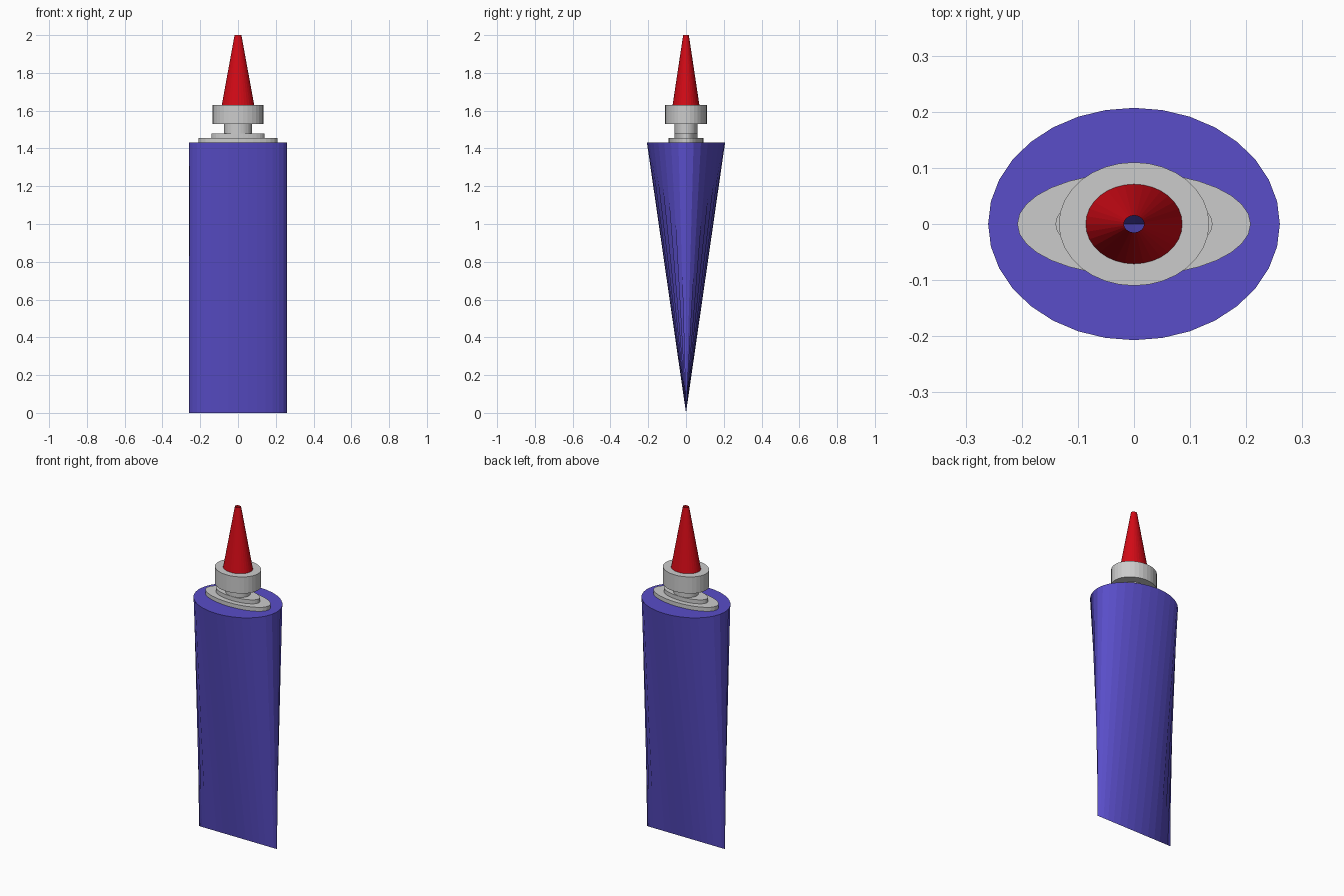
import bpy, bmesh
from math import cos, sin, tau

if "Cube" in bpy.data.objects:
    bpy.data.objects.remove(bpy.data.objects["Cube"])

SIDES = 32


def material(name, rgb):
    m = bpy.data.materials.new(name)
    m.diffuse_color = (*rgb, 1)
    m.use_nodes = True
    m.node_tree.nodes["Principled BSDF"].inputs["Base Color"].default_value = m.diffuse_color
    return m


def loft(name, rings, mat=None):
    """Open skin through elliptical rings given as (z, x radius, y radius)."""
    bm = bmesh.new()
    loops = [[bm.verts.new((rx * cos(tau * i / SIDES), ry * sin(tau * i / SIDES), z))
              for i in range(SIDES)] for z, rx, ry in rings]
    for a, b in zip(loops, loops[1:]):
        for i in range(SIDES):
            j = (i + 1) % SIDES
            bm.faces.new((a[i], a[j], b[j], b[i]))
    # welds the flat crimped end of the tube into a single seam
    bmesh.ops.remove_doubles(bm, verts=bm.verts, dist=1e-5)
    mesh = bpy.data.meshes.new(name)
    bm.to_mesh(mesh)
    bm.free()
    if mat:
        mesh.materials.append(mat)
    ob = bpy.data.objects.new(name, mesh)
    bpy.context.collection.objects.link(ob)
    return ob


blue = material("blue", (0.10, 0.075, 0.58))
red = material("red", (0.65, 0.003, 0.008))

# squeezed tube: straight crimp at the bottom, oval shoulder at the top
loft("tube_body", [(0, 0.26, 0), (1.432, 0.26, 0.207), (1.432, 0.208, 0.092)], blue)

# two stepped oval flanges and the neck
loft("neck", [(1.432, 0.208, 0.092), (1.456, 0.208, 0.092), (1.456, 0.14, 0.062),
              (1.48, 0.14, 0.062), (1.48, 0.073, 0.06), (1.529, 0.073, 0.06)])

# collar cap
loft("cap", [(1.529, 0.073, 0.06), (1.529, 0.134, 0.11), (1.629, 0.134, 0.11),
             (1.629, 0.086, 0.071)])

# tapered nozzle with an open tip
loft("nozzle", [(1.629, 0.086, 0.071), (2.0, 0.018, 0.015)], red)
